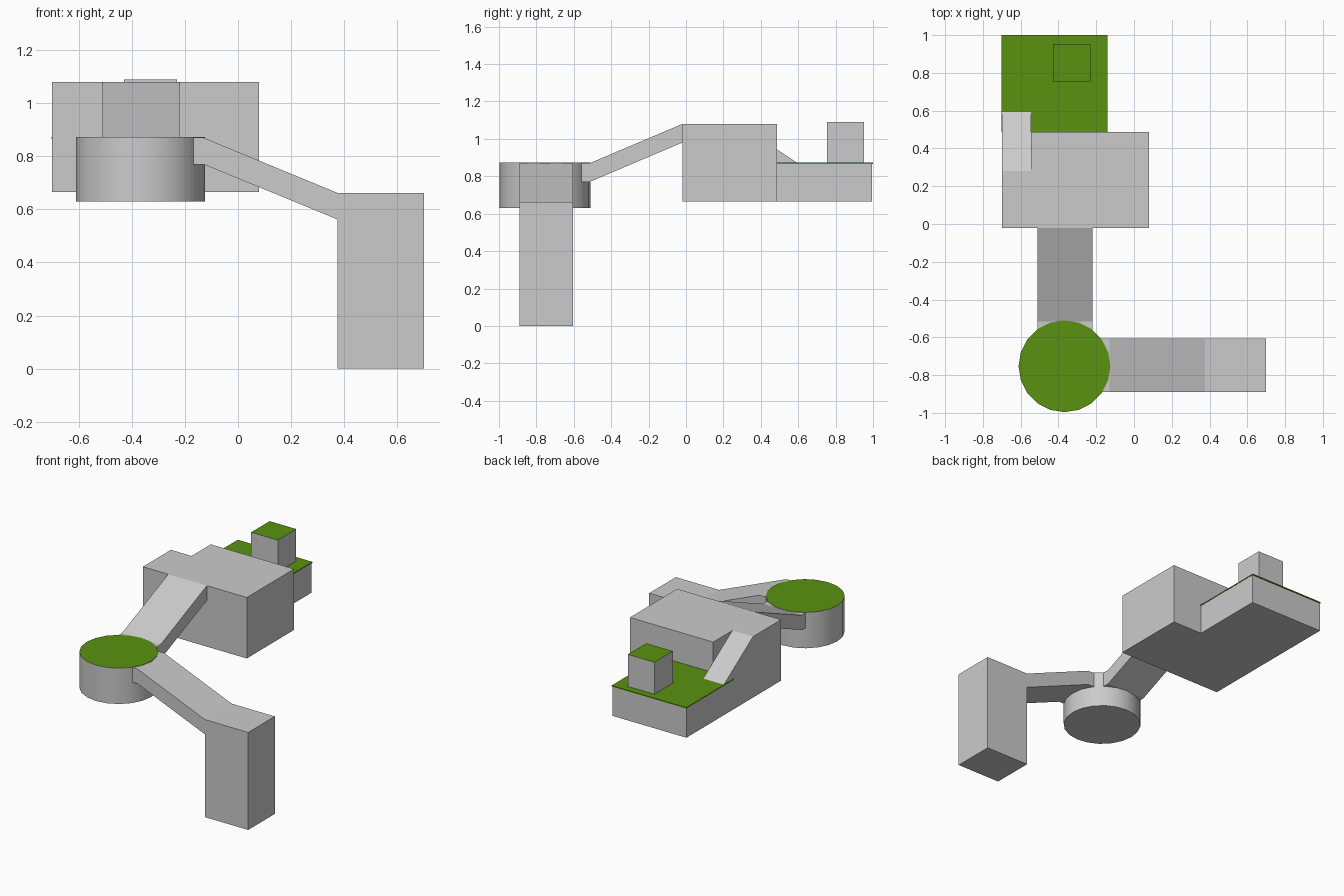
import bpy, bmesh, math
from mathutils import Vector

if "Cube" in bpy.data.objects:
    bpy.data.objects.remove(bpy.data.objects["Cube"])


def material(name, rgb):
    m = bpy.data.materials.new(name)
    m.diffuse_color = (*rgb, 1)
    m.use_nodes = True
    m.node_tree.nodes["Principled BSDF"].inputs["Base Color"].default_value = m.diffuse_color
    return m


GRAY = material("stone_gray", (0.6, 0.6, 0.6))
GREEN = material("grass_green", (0.1, 0.29, 0.005))


def finish(bm, name, mats, green_top=False):
    bmesh.ops.recalc_face_normals(bm, faces=bm.faces)
    if green_top:
        for f in bm.faces:
            f.material_index = 1 if f.normal.z > 0.9 else 0
    me = bpy.data.meshes.new(name)
    bm.to_mesh(me)
    bm.free()
    for m in mats:
        me.materials.append(m)
    ob = bpy.data.objects.new(name, me)
    bpy.context.collection.objects.link(ob)
    return ob


def prism(name, axis, lo, hi, profile, mats=(GRAY,), green_top=False):
    """Extrude a profile along x (points are y,z), y (x,z) or z (x,y)."""
    bm = bmesh.new()
    pts = []
    for p in profile:
        c = list(p)
        c.insert(axis, lo)
        pts.append(bm.verts.new(c))
    face = bm.faces.new(pts)
    ext = bmesh.ops.extrude_face_region(bm, geom=[face])
    move = Vector((0, 0, 0))
    move[axis] = hi - lo
    bmesh.ops.translate(bm, vec=move, verts=[
        v for v in ext["geom"] if isinstance(v, bmesh.types.BMVert)])
    return finish(bm, name, mats, green_top)


def box(name, x, y, z, mats=(GRAY,), green_top=False):
    rect = [(x[0], y[0]), (x[1], y[0]), (x[1], y[1]), (x[0], y[1])]
    return prism(name, 2, z[0], z[1], rect, mats, green_top)


BOTH = (GRAY, GREEN)

# Starting pillar and the ramp climbing to the round island
box("start_pillar", (0.375, 0.70), (-0.89, -0.605), (0, 0.662))
prism("lower_ramp", 1, -0.89, -0.605,
      [(0.375, 0.562), (0.375, 0.662), (-0.13, 0.87), (-0.18, 0.87),
       (-0.18, 0.77), (-0.13, 0.77)])

# Round island with a green top
n, r = 20, 0.243
circle = [(-0.368 + r * math.cos(2 * math.pi * i / n),
           -0.753 + r * math.sin(2 * math.pi * i / n)) for i in range(n)]
disc = prism("round_island", 2, 0.63, 0.873, circle, BOTH, True)
bpy.context.view_layer.objects.active = disc
disc.select_set(True)
bpy.ops.object.shade_smooth_by_angle(angle=math.radians(30))

# Ramp up to the large block
prism("upper_ramp", 0, -0.51, -0.22,
      [(-0.56, 0.77), (-0.515, 0.77), (-0.02, 0.98), (-0.02, 1.08),
       (-0.515, 0.87), (-0.56, 0.87)])

# Large block, with a slope down its left strip to the terrace
box("main_block", (-0.545, 0.08), (-0.02, 0.487), (0.666, 1.08))
prism("sloped_strip", 0, -0.70, -0.545,
      [(-0.02, 0.666), (0.487, 0.666), (0.487, 0.872), (0.595, 0.872),
       (0.28, 1.08), (-0.02, 1.08)])

# Terrace with a thin green cover, and the small goal block
box("terrace", (-0.70, -0.143), (0.487, 0.995), (0.666, 0.866))
box("terrace_grass", (-0.702, -0.141), (0.487, 1.0), (0.866, 0.873), (GREEN,))
box("goal_block", (-0.43, -0.23), (0.755, 0.953), (0.87, 1.09), BOTH, True)
